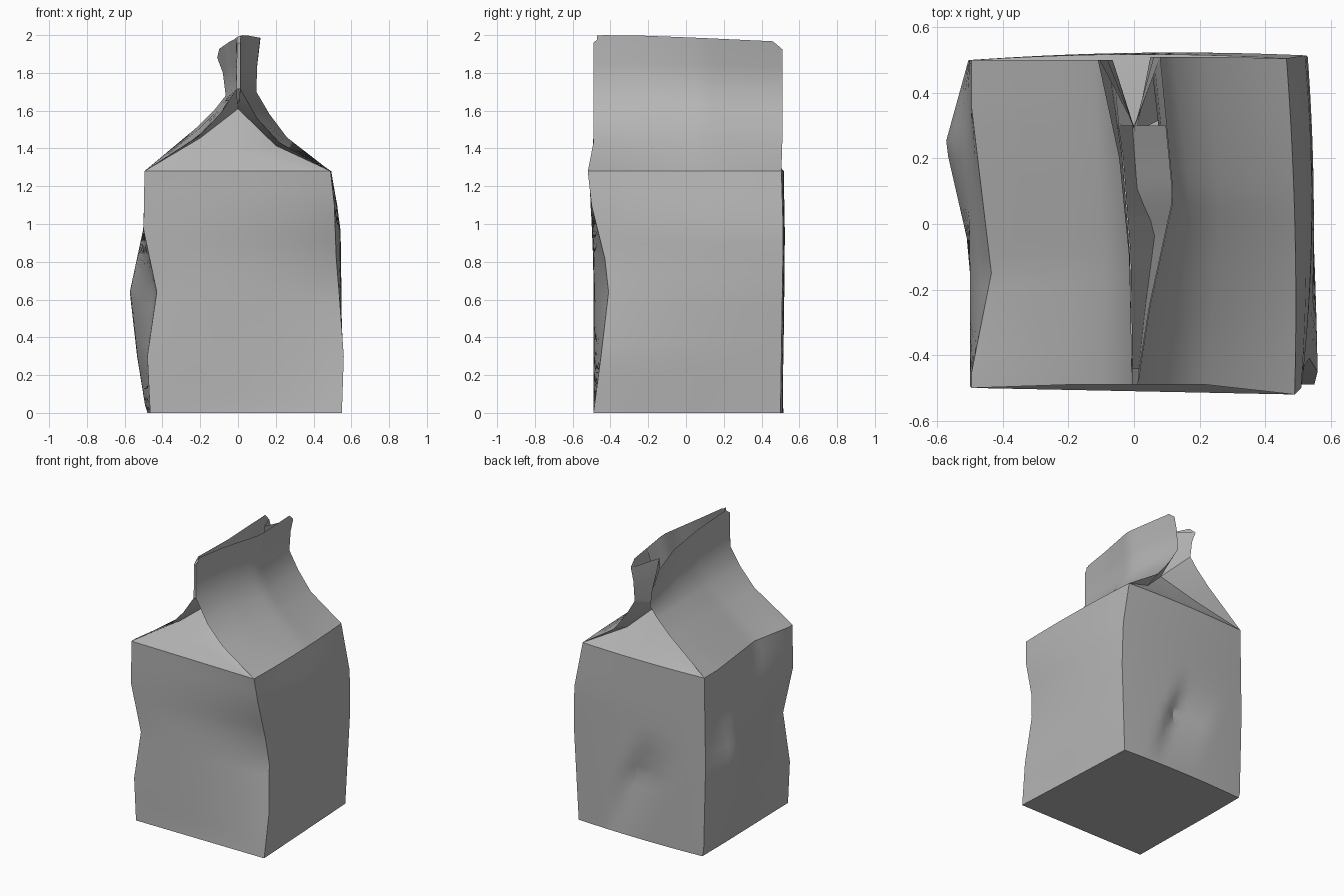
import bpy, bmesh, math
from mathutils import Vector

if "Cube" in bpy.data.objects:
    bpy.data.objects.remove(bpy.data.objects["Cube"])

card = bpy.data.materials.new("grey_card")
card.diffuse_color = (.46, .46, .46, 1)
card.use_nodes = True
card.node_tree.nodes["Principled BSDF"].inputs["Base Color"].default_value = card.diffuse_color

def finish(name, bm, angle=28):
    bmesh.ops.remove_doubles(bm, verts=bm.verts, dist=0.0005)
    me = bpy.data.meshes.new(name)
    bm.to_mesh(me)
    bm.free()
    me.materials.append(card)
    ob = bpy.data.objects.new(name, me)
    bpy.context.collection.objects.link(ob)
    bpy.ops.object.select_all(action='DESELECT')
    ob.select_set(True)
    bpy.context.view_layer.objects.active = ob
    bpy.ops.object.shade_smooth_by_angle(angle=math.radians(angle))
    return ob

def sheet(name, rows, flip=False, caps=False, angle=28):
    """Skin a grid of points."""
    bm = bmesh.new()
    g = [[bm.verts.new(p) for p in r] for r in rows]
    for a, b in zip(g, g[1:]):
        for i in range(len(a) - 1):
            f = [a[i], a[i + 1], b[i + 1], b[i]]
            bm.faces.new(f[::-1] if flip else f)
    if caps:
        bm.faces.new(g[0][:-1][::-1])
    return finish(name, bm, angle)

def interp(keys, z):
    """Piecewise linear lookup in (z, value, value...) keys."""
    z = min(max(z, keys[0][0]), keys[-1][0])
    for a, b in zip(keys, keys[1:]):
        if z <= b[0]:
            t = (z - a[0]) / (b[0] - a[0])
            return [p + (q - p) * t for p, q in zip(a[1:], b[1:])]

def tent(v, c, lo, hi):
    return max(0, 1 - (c - v) / lo if v < c else 1 - (v - c) / hi)

TOP = 1.28
# corner creases of the carton: z, x, y
FL = [(0, -.465, -.49), (.3, -.48, -.49), (.64, -.43, -.485), (.97, -.5, -.495), (TOP, -.495, -.5)]
FR = [(0, .55, -.49), (.3, .56, -.45), (.64, .535, -.41), (.82, .52, -.43), (1.1, .51, -.5), (TOP, .49, -.52)]
BR = [(0, .5, .5), (.64, .53, .51), (.95, .525, .515), (TOP, .465, .505)]
BL = [(0, -.48, .5), (.04, -.49, .5), (.64, -.505, .5), (TOP, -.495, .5)]

# dents and bulges, outward positive; t runs along each side
def front_push(t, z):
    return .03 * 4 * t * (1 - t) * tent(z, .64, .6, .6)

def right_push(t, z):
    return .025 * 4 * t * (1 - t) * tent(z, 1, 1, .6)

def back_push(t, z):
    crease = .5 - (.6 - z) * .4
    return .015 * 4 * t * (1 - t) - .05 * tent(z, .45, .45, .3) * tent(t, crease, .06, .3)

def left_push(t, z):
    bulge = .09 * tent(z, .64, .66, .34) * tent(t, .26, .26, .6)
    return bulge - .06 * tent(z, TOP, .3, .1) * tent(t, .65, .5, .3)

SIDES = [(FL, FR, front_push, (0, -1)), (FR, BR, right_push, (1, 0)),
         (BR, BL, back_push, (0, 1)), (BL, FL, left_push, (-1, 0))]
N = 20
levels = [0, .04, .12, .2, .3, .36, .45, .5, .57, .64, .73, .82, .9, .97, 1.1, 1.18, TOP]
rows = []
for z in levels:
    ring = []
    for c0, c1, push, n in SIDES:
        a, b = interp(c0, z), interp(c1, z)
        for i in range(N):
            t = i / N
            d = push(t, z)
            ring.append((a[0] + (b[0] - a[0]) * t + n[0] * d,
                         a[1] + (b[1] - a[1]) * t + n[1] * d, z))
    ring.append(ring[0])
    rows.append(ring)
sheet("carton_body", rows, caps=True, angle=24)
eave = rows[-1]

# roof panels with top fin: y, then x/z of lower slope, upper slope, fin base, fin mid, fin top
RIGHT = [(-.49, .22, 1.43, .1, 1.56, .012, 1.715, .012, 1.85, .012, 2.0),
         (-.25, .24, 1.44, .13, 1.58, .05, 1.71, .045, 1.85, .05, 1.998),
         (.08, .26, 1.46, .17, 1.58, .1, 1.70, .105, 1.84, .122, 1.985),
         (.51, .22, 1.44, .12, 1.57, .05, 1.69, .06, 1.83, .08, 1.965)]
LEFT = [(-.49, -.2, 1.47, -.09, 1.59, -.008, 1.715, -.006, 1.85, -.006, 1.995),
        (-.1, -.2, 1.48, -.09, 1.6, -.015, 1.71, -.012, 1.84, -.015, 1.98),
        (.2, -.21, 1.5, -.11, 1.6, -.035, 1.7, -.035, 1.83, -.045, 1.965),
        (.5, -.22, 1.51, -.12, 1.61, -.065, 1.68, -.08, 1.8, -.11, 1.92)]

def panel(name, keys, base, flip):
    grid = []
    for i, b in enumerate(base):
        y = keys[0][0] + (keys[-1][0] - keys[0][0]) * i / N
        v = interp(keys, y)
        prof = [b] + [(v[k], y, v[k + 1]) for k in range(0, len(v), 2)]
        # rounded top corners of the fin
        if i in (0, N):
            x, yy, z = prof[-1]
            prof[-1] = (x, yy, z - .04)
        grid.append(prof)
    return sheet(name, grid, flip, angle=45)

panel("right_roof_panel", RIGHT, eave[N:2 * N + 1], True)
panel("left_roof_panel", LEFT, eave[3 * N:4 * N + 1][::-1], False)

# folded gable at each end: tucked-in triangle and the two underfolds
def gable(name, base, apex, fold_l, fold_r, left_edge, right_edge):
    bm = bmesh.new()
    loop = base + [fold_r, apex, fold_l, base[0]]
    centre = (Vector(base[0]) + Vector(base[-1]) + Vector(apex)) / 3
    tris = [(a, b, centre) for a, b in zip(loop, loop[1:])]
    for corner, fold, e in ((base[0], fold_l, left_edge), (base[-1], fold_r, right_edge)):
        tris += [(corner, e[0], fold), (fold, e[0], e[1]), (fold, e[1], apex), (apex, e[1], e[2])]
    for t in tris:
        bm.faces.new([bm.verts.new(p) for p in t])
    bmesh.ops.remove_doubles(bm, verts=bm.verts, dist=0.0005)
    bmesh.ops.recalc_face_normals(bm, faces=bm.faces)
    return finish(name, bm, 24)

def edge(key):
    return [(key[k], key[0], key[k + 1]) for k in (1, 3, 5)]

gable("front_gable", eave[:N + 1], (0, -.25, 1.61), (-.2, -.37, 1.455), (.2, -.37, 1.415),
      edge(LEFT[0]), edge(RIGHT[0]))
gable("back_gable", eave[2 * N:3 * N + 1][::-1], (.005, .28, 1.6), (-.2, .38, 1.45), (.2, .38, 1.415),
      edge(LEFT[-1]), edge(RIGHT[-1]))

# inner ply of the right fin, running down to the left fin, and the slot beside it
LOWER = [(-.49, .01, 1.8), (-.25, .035, 1.72), (-.02, .065, 1.69), (.1, .01, 1.68), (.3, -.005, 1.62)]
ply, slot = [], []
for i in range(17):
    y = -.47 + .77 * i / 16
    r, l, left = interp(RIGHT, y), interp(LOWER, y), interp(LEFT, y)
    ply.append([(l[0], y, l[1]), (r[8] - .003, y, r[9] - .003)])
    slot.append([(left[6] + .002, y, 1.84), (l[0], y, l[1])])
sheet("fin_inner_ply", ply)
sheet("fin_slot", slot)

# pleat tucked between the fins at the open back end
sheet("back_pleat", [[(-.065, .5, 1.68), (.005, .28, 1.6), (.05, .51, 1.69)],
                     [(-.08, .5, 1.8), (.0, .29, 1.78), (.06, .51, 1.83)],
                     [(-.105, .5, 1.88), (.0, .3, 1.93), (.08, .51, 1.92)]])

# closed front end of the fin
sheet("front_fin_edge", [[(-.008, -.49, 1.715), (.012, -.49, 1.715)],
                         [(-.006, -.49, 1.95), (.012, -.49, 1.96)],
                         [(-.006, -.44, 1.99), (.016, -.44, 1.998)]])
